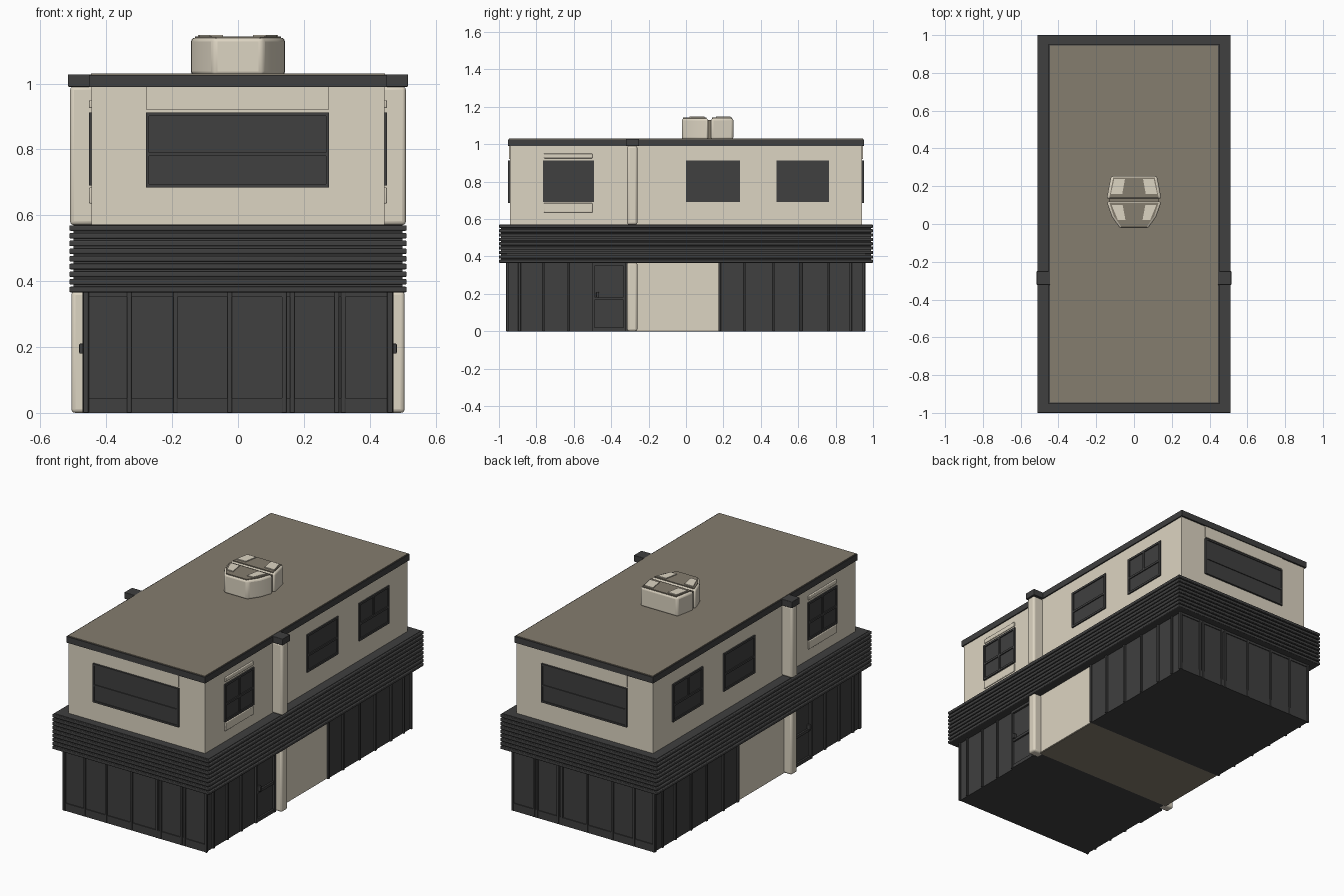
import bpy, bmesh
from mathutils import Vector

if "Cube" in bpy.data.objects:
    bpy.data.objects.remove(bpy.data.objects["Cube"])


def material(name, rgb):
    m = bpy.data.materials.new(name)
    m.diffuse_color = (*rgb, 1)
    m.use_nodes = True
    m.node_tree.nodes["Principled BSDF"].inputs["Base Color"].default_value = m.diffuse_color
    return m


CREAM = material("cream plaster", (0.72, 0.66, 0.54))
DARK = material("charcoal", (0.05, 0.05, 0.05))
TAN = material("taupe roofing", (0.235, 0.205, 0.157))


def finish(name, bm, mat, bevel=0, mirror=""):
    bmesh.ops.recalc_face_normals(bm, faces=bm.faces)
    mesh = bpy.data.meshes.new(name)
    bm.to_mesh(mesh)
    bm.free()
    mesh.materials.append(mat)
    ob = bpy.data.objects.new(name, mesh)
    bpy.context.collection.objects.link(ob)
    if bevel:
        b = ob.modifiers.new("bevel", "BEVEL")
        b.width, b.segments = bevel, 3
        b.limit_method, b.angle_limit = "ANGLE", 0.5
    if mirror:
        m = ob.modifiers.new("mirror", "MIRROR")
        m.use_axis = ("x" in mirror, "y" in mirror, False)
        m.use_mirror_merge = False
    bpy.ops.object.select_all(action="DESELECT")
    ob.select_set(True)
    bpy.context.view_layer.objects.active = ob
    bpy.ops.object.shade_smooth_by_angle(angle=0.6)
    return ob


def boxes(name, items, mat, bevel=0, mirror=""):
    """Each item is x0, x1, y0, y1, z0, z1."""
    bm = bmesh.new()
    for x0, x1, y0, y1, z0, z1 in items:
        vs = bmesh.ops.create_cube(bm, size=1)["verts"]
        for v in vs:
            v.co = Vector(((x0 + x1) / 2 + v.co.x * (x1 - x0),
                           (y0 + y1) / 2 + v.co.y * (y1 - y0),
                           (z0 + z1) / 2 + v.co.z * (z1 - z0)))
    return finish(name, bm, mat, bevel, mirror)


def prisms(name, outlines, z0, z1, mat, bevel=0, mirror=""):
    bm = bmesh.new()
    for pts in outlines:
        face = bm.faces.new([bm.verts.new((x, y, z0)) for x, y in pts])
        ext = bmesh.ops.extrude_face_region(bm, geom=[face])["geom"]
        for v in ext:
            if isinstance(v, bmesh.types.BMVert):
                v.co.z = z1
    return finish(name, bm, mat, bevel, mirror)


# Ground floor: two dark ends and a cream middle with a taupe underside
boxes("ground_floor_ends", [(-.46, .46, -.952, -.27, 0, .38),
                            (-.46, .46, .175, .952, 0, .38)], DARK)
boxes("ground_floor_middle", [(-.458, .458, -.27, .175, .004, .38)], CREAM)
boxes("middle_underside", [(-.455, .455, -.27, .175, 0, .004)], TAN)

# Vertical ribs and rails of the ground floor cladding
ribs_y = [-.955, -.89, -.76, -.63, .18, .315, .47, .615, .76, .88, .95]
boxes("side_cladding_ribs", [(.455, .47, y - .007, y + .007, 0, .37) for y in ribs_y],
      DARK, .003, "x")
ribs_x = [-.46, -.33, -.19, -.025, .14, .165, .3, .32, .46]
boxes("end_cladding_ribs", [(x - .007, x + .007, -.96, -.948, 0, .37) for x in ribs_x],
      DARK, .003, "y")
boxes("cladding_rails", [(-.465, .465, -.957, -.948, 0, .045),
                         (-.465, .465, -.957, -.948, .352, .37)], DARK, 0, "y")

# Entrance door on each side
boxes("door_frame", [(.455, .472, -.503, -.488, 0, .365), (.455, .472, -.335, -.32, 0, .365),
                     (.455, .472, -.49, -.33, .35, .365), (.455, .47, -.49, -.33, .168, .184),
                     (.455, .47, -.49, -.33, 0, .02)], DARK, 0, "x")
boxes("door_handle", [(.46, .482, -.48, -.465, .18, .21)], DARK, .003, "x")

# Slatted band between the floors
boxes("band_core", [(-.5, .5, -.988, .988, .368, .572)], DARK)
pitch = .21 / 9
boxes("band_slats", [(-.512, .512, -1, 1, .366 + i * pitch, .366 + i * pitch + .017)
                     for i in range(9)], DARK, .004)

# Upper floor and roof
boxes("upper_walls", [(-.445, .445, -.942, .942, .57, .995)], CREAM)
boxes("roof_slab", [(-.452, .452, -.952, .952, .99, 1.026)], DARK)
boxes("roof_surface", [(-.446, .446, -.946, .946, 1.024, 1.03)], TAN)

# Pilasters with dark caps
boxes("pilasters", [(.43, .506, -.315, -.26, 0, .37),
                    (.43, .51, -.315, -.26, .57, .992)], CREAM, .012, "x")
boxes("pilaster_caps", [(.43, .516, -.322, -.25, .99, 1.028)], DARK, .003, "x")


# Side windows: pane, frame and glazing bars
def side_window(name, y0, y1, bars):
    z0, z1, w = .69, .912, .012
    items = [(.44, .447, y0, y1, z0, z1)]
    frame = [(y0, y0 + w, z0, z1), (y1 - w, y1, z0, z1),
             (y0, y1, z0, z0 + w), (y0, y1, z1 - w, z1)] + bars
    items += [(.44, .453, *f) for f in frame]
    boxes(name, items, DARK, 0, "x")


side_window("front_side_window", -.765, -.493,
            [(-.635, -.623, .69, .91), (-.76, -.5, .786, .798)])
side_window("middle_side_window", .0, .29, [(.005, .285, .782, .794)])
side_window("rear_side_window", .485, .765, [(.49, .76, .782, .794), (.615, .625, .788, .91)])
boxes("window_trim", [(.44, .452, -.76, -.5, .925, .95),
                      (.44, .452, -.76, -.5, .635, .685)], CREAM, .004, "x")

# Wide end windows with a lintel panel
boxes("end_window", [(-.28, .277, -.948, -.94, .685, .912),
                     (-.28, -.27, -.953, -.94, .685, .912), (.267, .277, -.953, -.94, .685, .912),
                     (-.28, .277, -.953, -.94, .902, .912), (-.28, .277, -.953, -.94, .685, .695),
                     (-.275, .272, -.953, -.94, .78, .79)], DARK, 0, "y")
boxes("end_window_lintel", [(-.278, .275, -.947, -.94, .92, .992)], CREAM, 0, "y")

# Rooftop unit: two tapered halves, taupe tops, cream corner pads
front = [(-.075, -.022), (.075, -.022), (.118, .04), (.145, .118), (-.145, .118), (-.118, .04)]
rear = [(-.145, .134), (.145, .134), (.122, .253), (-.122, .253)]
prisms("rooftop_unit", [front, rear], 1.025, 1.139, CREAM, .012)
boxes("rooftop_unit_joint", [(-.13, .13, .11, .14, 1.025, 1.13)], TAN)


def shrink(pts, f):
    cx = sum(p[0] for p in pts) / len(pts)
    cy = sum(p[1] for p in pts) / len(pts)
    return [(cx + (x - cx) * f, cy + (y - cy) * f) for x, y in pts]


prisms("rooftop_unit_tops", [shrink(front, .9), shrink(rear, .9)], 1.137, 1.143, TAN)
pads = [[(.045, .02), (.085, .02), (.118, .1), (.06, .1)],
        [(.062, .16), (.122, .16), (.105, .238), (.048, .238)]]
prisms("rooftop_unit_pads", pads, 1.14, 1.148, CREAM, 0, "x")
